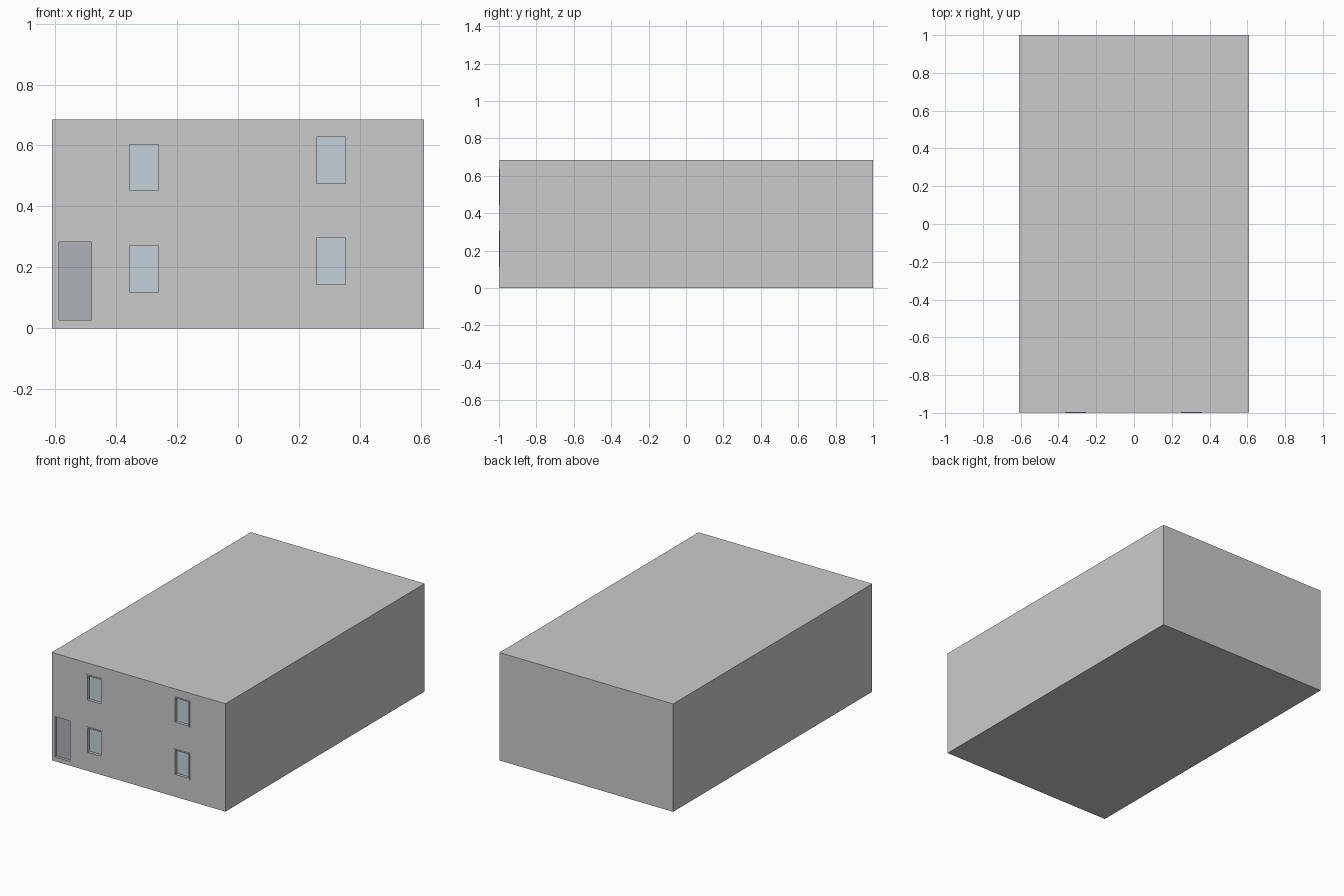
import bpy

if "Cube" in bpy.data.objects:
    bpy.data.objects.remove(bpy.data.objects["Cube"])

W, D, H = 0.61, 1.0, 0.685      # half width, half depth, height
T = 0.022                       # wall and slab thickness
FRONT = -D + 0.003              # front wall face, just behind the window frames


def material(name, rgb):
    m = bpy.data.materials.new(name)
    m.diffuse_color = (*rgb, 1)
    m.use_nodes = True
    m.node_tree.nodes["Principled BSDF"].inputs["Base Color"].default_value = m.diffuse_color
    return m


def box(name, x, y, z, mat=None):
    """Box from (min, max) ranges on each axis."""
    bpy.ops.mesh.primitive_cube_add(size=1, location=[sum(r) / 2 for r in (x, y, z)])
    o = bpy.context.object
    o.name = name
    o.scale = [r[1] - r[0] for r in (x, y, z)]
    bpy.ops.object.transform_apply(location=False, rotation=False, scale=True)
    if mat:
        o.data.materials.append(mat)
    return o


def cut(target, x, z):
    c = box("opening_cutter", x, (-D - 0.1, FRONT + T + 0.1), z)
    c.hide_render = True
    c.hide_set(True)
    b = target.modifiers.new("opening", 'BOOLEAN')
    b.operation = 'DIFFERENCE'
    b.solver = 'EXACT'
    b.object = c


def frame(name, x, z, y, w, mat=None):
    """Rectangular surround made from two posts and two rails."""
    for i, px in enumerate((x[0], x[1] - w)):
        box(f"{name}_post_{i}", (px, px + w), y, z, mat)
    for i, pz in enumerate((z[0], z[1] - w)):
        box(f"{name}_rail_{i}", (x[0] + w, x[1] - w), y, (pz, pz + w), mat)


glass = material("glass", (0.56, 0.65, 0.70))
door_paint = material("door_paint", (0.42, 0.44, 0.47))

# floor slabs and roof slab
levels = [0, 0.332, H - T]
for n, z in zip(("ground_slab", "upper_slab", "roof_slab"), levels):
    box(n, (-W, W), (FRONT, D), (z, z + T))

# walls of each storey
front_walls = []
for n, z0, z1 in (("ground", levels[0] + T, levels[1]), ("upper", levels[1] + T, levels[2])):
    front_walls.append(box(f"{n}_front_wall", (-W, W), (FRONT, FRONT + T), (z0, z1)))
    box(f"{n}_back_wall", (-W, W), (D - T, D), (z0, z1))
    for side, x in (("left", -W), ("right", W - T)):
        box(f"{n}_{side}_wall", (x, x + T), (FRONT + T, D - T), (z0, z1))

# windows: one of each pair per storey
for storey, wall in enumerate(front_walls):
    for side, x, z in (("left", (-0.364, -0.253), 0.112), ("right", (0.25, 0.361), 0.136)):
        z += storey * levels[1]
        zr = (z, z + 0.168)
        name = f"{side}_window_{storey}"
        cut(wall, x, zr)
        frame(name + "_frame", x, zr, (-D, FRONT + T), 0.008)
        box(name + "_glass", (x[0] + 0.008, x[1] - 0.008), (-D + 0.018, -D + 0.022),
            (zr[0] + 0.008, zr[1] - 0.008), glass)

# door with frame, set back in its opening
dx, dz = (-0.592, -0.476), (T, 0.288)
cut(front_walls[0], dx, dz)
frame("door_frame", dx, dz, (FRONT, FRONT + T), 0.005)
box("door_leaf", (dx[0] + 0.005, dx[1] - 0.005), (-D + 0.019, -D + 0.025),
    (dz[0] + 0.005, dz[1] - 0.005), door_paint)
